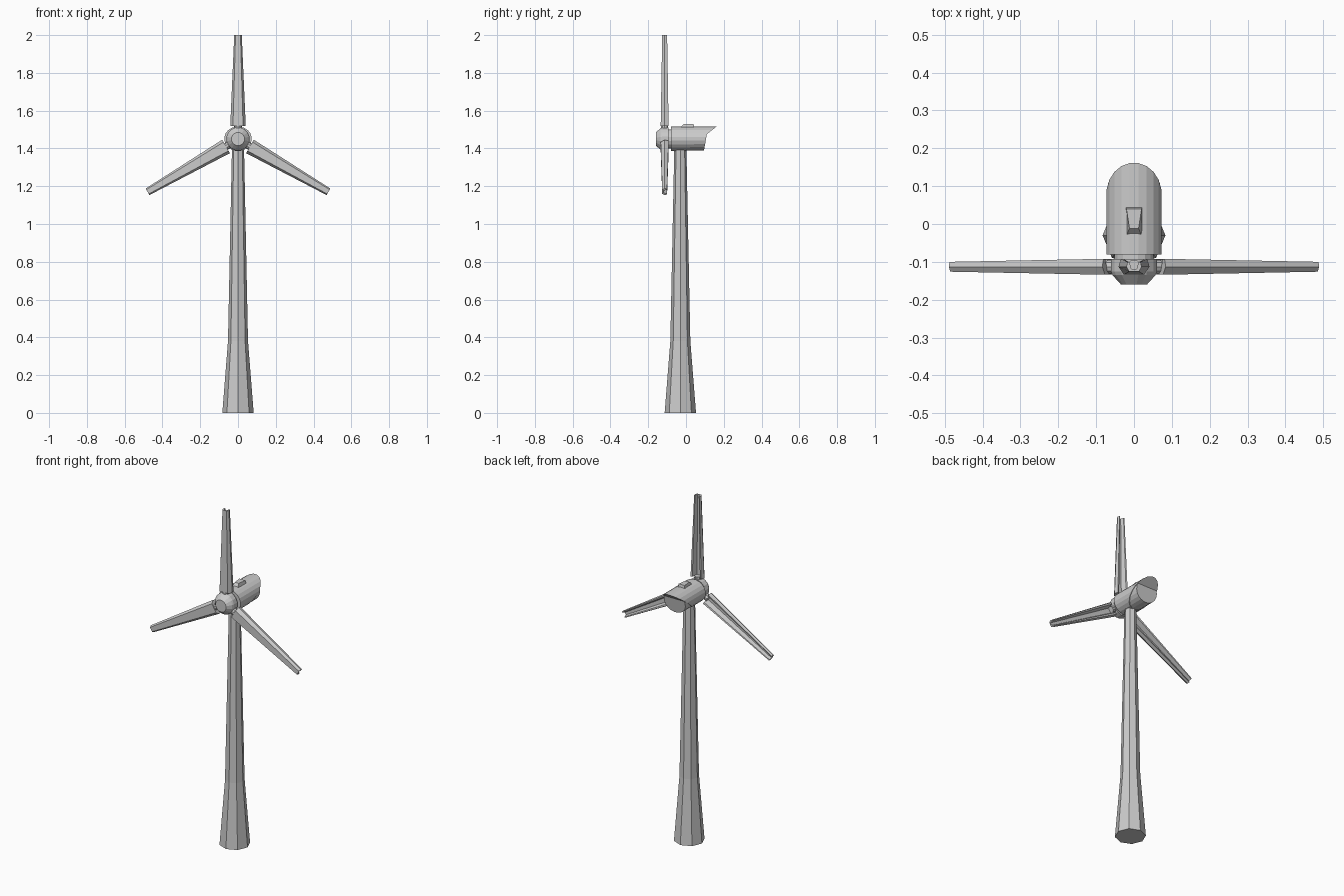
import bpy, bmesh, math
from mathutils import Vector, Matrix

if "Cube" in bpy.data.objects:
    bpy.data.objects.remove(bpy.data.objects["Cube"])

AXIS_Z = 1.447   # height of the rotor axis


def finish(name, bm):
    bmesh.ops.recalc_face_normals(bm, faces=bm.faces)
    me = bpy.data.meshes.new(name)
    bm.to_mesh(me)
    bm.free()
    ob = bpy.data.objects.new(name, me)
    bpy.context.collection.objects.link(ob)
    return ob


def loft(rings):
    """Skin a list of equal-length point rings and cap both ends."""
    bm = bmesh.new()
    vs = [[bm.verts.new(p) for p in ring] for ring in rings]
    n = len(vs[0])
    for a, b in zip(vs, vs[1:]):
        for i in range(n):
            j = (i + 1) % n
            bm.faces.new((a[i], a[j], b[j], b[i]))
    bm.faces.new(vs[0])
    bm.faces.new(vs[-1])
    return bm


def ring_z(r, z, n, cy):
    return [(r * math.cos(t), cy + r * math.sin(t), z)
            for t in (2 * math.pi * i / n for i in range(n))]


def ring_y(rx, rz, y, n, cz):
    return [(rx * math.cos(t), y, cz + rz * math.sin(t))
            for t in (2 * math.pi * (i + 0.5) / n for i in range(n))]


def cut(bm, a, b):
    """Slice away everything behind the line a-b (y, z), capping the cut."""
    dy, dz = a[0] - b[0], a[1] - b[1]
    geom = bm.verts[:] + bm.edges[:] + bm.faces[:]
    res = bmesh.ops.bisect_plane(bm, geom=geom, plane_co=Vector((0, a[0], a[1])),
                                 plane_no=Vector((0, dz, -dy)), clear_outer=True)
    edges = [e for e in res["geom_cut"] if isinstance(e, bmesh.types.BMEdge)]
    bmesh.ops.contextual_create(bm, geom=edges)


# Octagonal tower with a flared foot
finish("tower", loft([ring_z(r, z, 8, -0.03) for r, z in
                      ((0.083, 0), (0.053, 0.38), (0.032, 1.40))]))

# Nacelle body with a slightly leaning rear face
body = loft([ring_y(0.070, 0.063, y, 20, 1.451) for y in (-0.078, 0.2)])
cut(body, (0.117, 1.515), (0.095, 1.387))
finish("nacelle_body", body)

# Nacelle hood, cut on a long slant so that the roof overhangs the rear
hood = loft([ring_y(0.073, 0.065, y, 20, 1.451) for y in (-0.08, 0.25)])
cut(hood, (0.162, 1.516), (0.05, 1.428))
finish("nacelle_hood", hood)

# Roof vent with a sloping front
finish("roof_vent", loft([
    [(-0.022, -0.035, 1.505), (0.022, -0.035, 1.505), (0.022, 0.045, 1.505), (-0.022, 0.045, 1.505)],
    [(-0.012, -0.012, 1.53), (0.012, -0.012, 1.53), (0.02, 0.04, 1.53), (-0.02, 0.04, 1.53)]]))

# Hub with a blunt nose, plus the collar joining it to the nacelle
finish("hub", loft([ring_y(r, r, y, 16, AXIS_Z + 0.003) for r, y in
                    ((0.035, -0.16), (0.058, -0.135), (0.062, -0.125), (0.062, -0.092))]))
finish("hub_collar", loft([ring_y(0.052, 0.052, y, 16, AXIS_Z + 0.003) for y in (-0.095, -0.07)]))

# Blade section: faceted front, channel along the back (x and y as fractions)
SECTION = [(-0.65, -1), (0.65, -1), (1, 0), (0.85, 1), (0.6, 0.9), (0.35, -0.45),
           (-0.35, -0.45), (-0.6, 0.9), (-0.85, 1), (-1, 0)]


def blade_ring(half_w, half_t, r):
    return [(x * half_w, -0.113 + y * half_t, r) for x, y in SECTION]


# Three blades, each on a short root neck
for k in range(3):
    turn = Matrix.Translation((0, 0, AXIS_Z)) @ Matrix.Rotation(k * math.tau / 3, 4, 'Y')
    blade = finish(f"blade_{k + 1}", loft([blade_ring(0.041, 0.021, 0.073),
                                           blade_ring(0.020, 0.013, 2 - AXIS_Z)]))
    neck = finish(f"blade_neck_{k + 1}", loft([ring_z(r, z, 10, -0.113) for r, z in
                                               ((0.019, 0.04), (0.019, 0.078))]))
    blade.data.transform(turn)
    neck.data.transform(turn)
